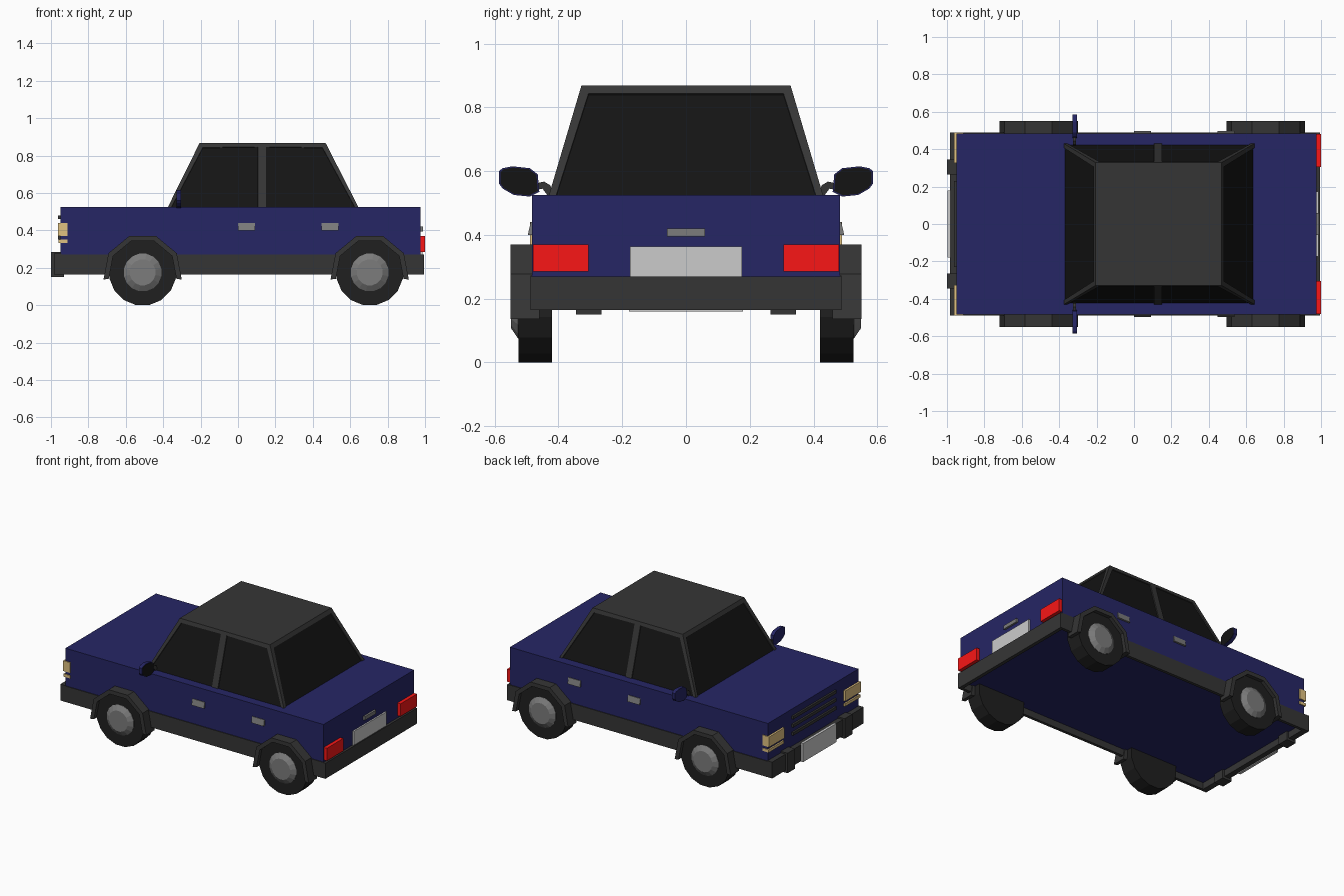
import bpy, bmesh
from math import sin, cos, pi, radians
from mathutils import Vector

if "Cube" in bpy.data.objects:
    bpy.data.objects.remove(bpy.data.objects["Cube"])


def mat(name, r, g, b):
    m = bpy.data.materials.new(name)
    m.diffuse_color = (r, g, b, 1)
    m.use_nodes = True
    m.node_tree.nodes["Principled BSDF"].inputs["Base Color"].default_value = m.diffuse_color
    return m


NAVY = mat("navy_paint", 0.019, 0.019, 0.13)
TRIM = mat("dark_trim", 0.036, 0.036, 0.036)
GLASS = mat("dark_glass", 0.007, 0.007, 0.007)
RUBBER = mat("rubber", 0.014, 0.014, 0.014)
METAL = mat("metal", 0.2, 0.2, 0.2)
PLATE = mat("plate_grey", 0.52, 0.52, 0.52)
RED = mat("red_lamp", 0.95, 0.008, 0.008)
AMBER = mat("pale_lamp", 0.75, 0.54, 0.22)


def finish(name, bm, *mats):
    bmesh.ops.recalc_face_normals(bm, faces=bm.faces)
    me = bpy.data.meshes.new(name)
    bm.to_mesh(me)
    bm.free()
    for m in mats:
        me.materials.append(m)
    ob = bpy.data.objects.new(name, me)
    bpy.context.collection.objects.link(ob)
    return ob


def box(name, x, y, z, m):
    """Box from (min, max) ranges."""
    bm = bmesh.new()
    bmesh.ops.create_cube(bm, size=1)
    for v in bm.verts:
        v.co = [r[0] + (c + 0.5) * (r[1] - r[0]) for c, r in zip(v.co, (x, y, z))]
    return finish(name, bm, m)


def side_box(name, x, y, z, m):
    """The same box on both sides of the car."""
    box(name + "_left", x, y, z, m)
    box(name + "_right", x, (-y[1], -y[0]), z, m)


def prism(name, pts, offset, m):
    """Closed 3D outline extruded by an offset."""
    bm = bmesh.new()
    f = bm.faces.new([bm.verts.new(p) for p in pts])
    ext = bmesh.ops.extrude_face_region(bm, geom=[f], use_keep_orig=True)
    for v in ext["geom"]:
        if isinstance(v, bmesh.types.BMVert):
            v.co += Vector(offset)
    return finish(name, bm, m)


def lathe(name, cx, cz, s, profile, m, n=16):
    """Solid of rings (radius, y) around a sideways axle."""
    bm = bmesh.new()
    rings = []
    for r, y in profile:
        angs = [2 * pi * (i + 0.5) / n for i in range(n)]
        rings.append([bm.verts.new((cx + r * sin(a), s * y, cz + r * cos(a))) for a in angs])
    for a, b in zip(rings, rings[1:]):
        for i in range(n):
            j = (i + 1) % n
            bm.faces.new((a[i], a[j], b[j], b[i]))
    bm.faces.new(rings[0])
    bm.faces.new(rings[-1])
    return finish(name, bm, m)


# body with a raised floor, and the thin trim skirt around its base
box("body", (-0.95, 0.977), (-0.483, 0.483), (0.21, 0.525), NAVY)
side_box("sill", (-0.95, 0.977), (0.468, 0.488), (0.165, 0.272), TRIM)
box("front_bumper", (-0.985, -0.945), (-0.488, 0.488), (0.165, 0.275), TRIM)
box("rear_bumper", (0.97, 0.994), (-0.488, 0.488), (0.165, 0.27), TRIM)
side_box("bumper_guard", (-1.0, -0.93), (0.265, 0.345), (0.15, 0.285), TRIM)

# cabin: tapered block with recessed windows
bm = bmesh.new()


def cabin_ring(x0, x1, y, z):
    xm = 0.128
    return [bm.verts.new((px, py, z)) for px, py in
            ((x0, -y), (xm, -y), (x1, -y), (x1, y), (xm, y), (x0, y))]


low, top = cabin_ring(-0.387, 0.656, 0.437, 0.5), cabin_ring(-0.205, 0.468, 0.328, 0.868)
panes = [bm.faces.new((low[i], low[(i + 1) % 6], top[(i + 1) % 6], top[i])) for i in range(6)]
bm.faces.new(top)
bm.faces.new(low[::-1])
bmesh.ops.recalc_face_normals(bm, faces=bm.faces)
for f in panes:
    # frame is wider on the two end windows than along the centre pillar
    wide = 0.036 if abs(f.normal.x) > 0.5 else 0.031
    bmesh.ops.inset_individual(bm, faces=[f], thickness=wide, depth=0)
    bmesh.ops.inset_individual(bm, faces=[f], thickness=0.001, depth=-0.006)
    f.material_index = 1
finish("cabin", bm, TRIM, GLASS)

# wheels, hubs and arches
for end, cx in (("front", -0.51), ("rear", 0.704)):
    for side, s in (("left", 1), ("right", -1)):
        tag = f"{end}_{side}"
        lathe("tyre_" + tag, cx, 0.178, s,
              [(0.181, 0.42), (0.181, 0.525)], RUBBER)
        lathe("hub_" + tag, cx, 0.175, s,
              [(0.102, 0.51), (0.102, 0.527), (0.07, 0.548)], METAL)
        angs = [radians(-9 + 198 * i / 5) for i in range(6)]
        arc = [(0.212, a) for a in angs] + [(0.183, a) for a in reversed(angs)]
        prism("arch_" + tag,
              [(cx + r * cos(a), s * 0.46, 0.17 + r * sin(a)) for r, a in arc],
              (0, s * 0.09, 0), TRIM)

# door mirrors on bent arms
outline = [(0.586, 0.6), (0.575, 0.609), (0.545, 0.615), (0.49, 0.609), (0.465, 0.59),
           (0.46, 0.535), (0.49, 0.52), (0.54, 0.525), (0.575, 0.545), (0.586, 0.56)]
arm = [(0.415, 0.525), (0.435, 0.525), (0.45, 0.545), (0.475, 0.54),
       (0.475, 0.56), (0.445, 0.567), (0.425, 0.555)]
for side, s in (("left", 1), ("right", -1)):
    prism("mirror_" + side, [(-0.33, s * y, z) for y, z in outline], (0.024, 0, 0), NAVY)
    prism("mirror_glass_" + side,
          [(-0.308, s * (0.523 + (y - 0.523) * 0.93), 0.567 + (z - 0.567) * 0.92)
           for y, z in outline], (0.004, 0, 0), GLASS)
    prism("mirror_arm_" + side, [(-0.325, s * y, z) for y, z in arm], (0.014, 0, 0), TRIM)

# door handles, slightly slanted and wedge shaped
for door, x in (("front", 0.0), ("rear", 0.446)):
    for side, s in (("left", 1), ("right", -1)):
        prism(f"{door}_handle_{side}",
              [(x, s * 0.475, 0.44), (x, s * 0.487, 0.44), (x, s * 0.496, 0.4),
               (x, s * 0.475, 0.4)], (0.092, 0, 0), METAL)

# front lamps, grille and plate
side_box("headlamp", (-0.963, -0.912), (0.325, 0.489), (0.37, 0.44), AMBER)
side_box("front_indicator", (-0.96, -0.912), (0.325, 0.489), (0.333, 0.352), AMBER)
for i, z in enumerate((0.47, 0.415, 0.36)):
    box(f"grille_bar_{i + 1}", (-0.963, -0.94), (-0.23, 0.23), (z - 0.01, z + 0.01), TRIM)
box("front_plate", (-0.998, -0.98), (-0.178, 0.178), (0.16, 0.285), PLATE)

# rear lamps, plate and boot handle
side_box("tail_lamp", (0.97, 1.0), (0.305, 0.48), (0.285, 0.37), RED)
box("rear_plate", (0.97, 0.987), (-0.175, 0.175), (0.265, 0.363), PLATE)
box("boot_handle", (0.97, 0.99), (-0.06, 0.06), (0.395, 0.42), METAL)
